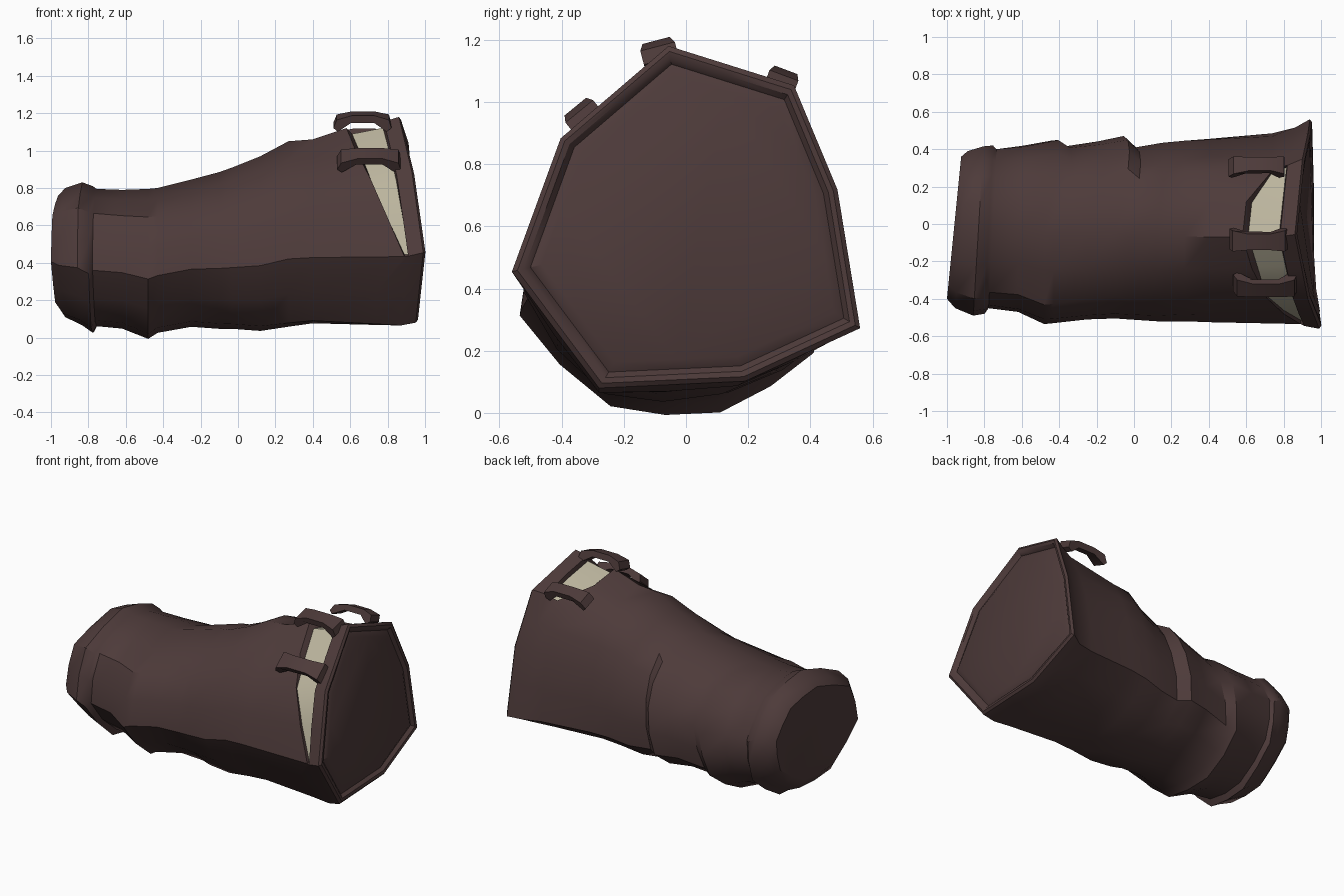
import bpy
import bmesh
from math import radians
from mathutils import Vector

cube = bpy.data.objects.get("Cube")
if cube:
    bpy.data.objects.remove(cube, do_unlink=True)


def material(name, rgb):
    m = bpy.data.materials.new(name)
    m.use_nodes = True
    m.diffuse_color = (*rgb, 1)
    m.node_tree.nodes["Principled BSDF"].inputs["Base Color"].default_value = (*rgb, 1)
    return m


LEATHER = material("dark_brown_leather", (0.075, 0.043, 0.042))
LINING = material("beige_lining", (0.50, 0.46, 0.34))


def finish(name, bm, mats, angle):
    bmesh.ops.recalc_face_normals(bm, faces=bm.faces[:])
    me = bpy.data.meshes.new(name)
    bm.to_mesh(me)
    bm.free()
    for m in mats:
        me.materials.append(m)
    ob = bpy.data.objects.new(name, me)
    bpy.context.collection.objects.link(ob)
    bpy.ops.object.select_all(action="DESELECT")
    ob.select_set(True)
    bpy.context.view_layer.objects.active = ob
    bpy.ops.object.shade_smooth_by_angle(angle=radians(angle))
    return ob


# Cross-sections in a unit box, clockwise from the top corner
WIDE = [(0.45, 1), (0.81, 0.885), (0.935, 0.58), (1, 0.175),
        (0.67, 0.02), (0.25, 0), (0, 0.34), (0.14, 0.73)]
NARROW = [(0.5, 1), (0.82, 0.9), (1, 0.6), (0.95, 0.25),
          (0.65, 0), (0.3, 0.03), (0, 0.4), (0.1, 0.82)]
# Lean of the wide rim at each corner
LEAN = [-0.09, -0.05, -0.02, -0.01, 0, 0.0, 0.04, -0.02]
SIDES = 16


def doubled(values, curve):
    """Insert a midpoint after every value, bulged by curve (0 = straight)."""
    out = []
    n = len(values)
    for i, a in enumerate(values):
        b, p, q = values[(i + 1) % n], values[i - 1], values[(i + 2) % n]
        out += [a, (a + b) / 2 + ((a + b) - (p + q)) * curve / 16]
    return out


def section(x, y0, y1, z0, z1, wide, curve, slant=0.0, lean=0.0, yaw=0.0):
    corners = [Vector(n).lerp(Vector(w), wide) for n, w in zip(NARROW, WIDE)]
    leans = doubled(LEAN, 0)
    ring = []
    for i, c in enumerate(doubled(corners, curve)):
        y, z = y0 + (y1 - y0) * c.x, z0 + (z1 - z0) * c.y
        dx = slant * (z - 0.1) * max(0, y) / 0.45 + lean * leans[i] + yaw * y
        ring.append(Vector((x + dx, y, z)))
    return ring


def scaled(ring, k, dx):
    mid = sum(ring, Vector()) / len(ring)
    return [Vector((p.x + dx, mid.y + (p.y - mid.y) * k, mid.z + (p.z - mid.z) * k)) for p in ring]


# Narrow cuff, then the creased sleeve
rings = [
    section(-0.96, -0.40, 0.36, 0.17, 0.76, 0, 0.4, yaw=0.1),
    section(-0.92, -0.45, 0.39, 0.11, 0.80, 0, 0.4, yaw=0.08),
    section(-0.83, -0.49, 0.415, 0.07, 0.83, 0, 0.5, yaw=0.06),
    section(-0.775, -0.48, 0.42, 0.03, 0.81, 0, 0.5, yaw=0.05),
    section(-0.755, -0.45, 0.40, 0.07, 0.795, 0, 0.7, yaw=0.05),
    section(-0.62, -0.47, 0.42, 0.06, 0.79, 0.1, 0.8, slant=0.1),
    section(-0.48, -0.535, 0.455, 0.0, 0.795, 0.1, 0.6, slant=0.2),
    section(-0.43, -0.53, 0.42, 0.035, 0.80, 0.2, 0.7, slant=0.25),
    section(-0.25, -0.51, 0.445, 0.07, 0.845, 0.3, 0.8, slant=0.2),
    section(-0.10, -0.505, 0.475, 0.06, 0.885, 0.4, 0.8, slant=0.15),
    section(-0.03, -0.51, 0.415, 0.06, 0.91, 0.5, 0.8, slant=0.15),
    section(0.12, -0.52, 0.44, 0.05, 0.97, 0.6, 0.8, slant=0.1),
    section(0.27, -0.52, 0.455, 0.07, 1.05, 0.7, 0.7),
    section(0.40, -0.525, 0.465, 0.085, 1.06, 0.8, 0.6),
]

# Both edges of the tapered opening
slot_left = section(0.74, -0.535, 0.49, 0.07, 1.12, 0.9, 0.4)
for i, x in {0: 0.58, 1: 0.60, 2: 0.75, 15: 0.63, 14: 0.71, 13: 0.80, 12: 0.89}.items():
    slot_left[i].x = x
slot_right = section(0.87, -0.545, 0.515, 0.065, 1.155, 1, 0.2, lean=1)
rings += [slot_left, slot_right]
slot_band = len(rings) - 2

# Wide rim with a stepped end panel
rim = section(0.95, -0.56, 0.56, 0.08, 1.18, 1, 0, lean=1)
rings += [rim, scaled(rim, 0.97, 0.012), scaled(rim, 0.935, 0.008),
          scaled(rim, 0.90, -0.012), scaled(rim, 0.84, 0.004)]

bm = bmesh.new()
loops = [[bm.verts.new(p) for p in ring] for ring in rings]
slot_faces = []
for r in range(len(loops) - 1):
    for i in range(SIDES):
        j = (i + 1) % SIDES
        f = bm.faces.new((loops[r][i], loops[r][j], loops[r + 1][j], loops[r + 1][i]))
        if r == slot_band and (i < 2 or i >= 12):
            slot_faces.append(f)
bm.faces.new(loops[0])
bm.faces.new(loops[-1])

# Sink the opening and colour its floor
out = bmesh.ops.extrude_face_region(bm, geom=slot_faces)["geom"]
bmesh.ops.delete(bm, geom=[f for f in slot_faces if f.is_valid], context="FACES_ONLY")
for v in [g for g in out if isinstance(g, bmesh.types.BMVert)]:
    v.co.y *= 0.96
    v.co.z = 0.6 + (v.co.z - 0.6) * 0.94
    if v.co.z > 0.75:
        v.co.x += 0.03 if v.co.x < 0.70 else -0.005
for f in [g for g in out if isinstance(g, bmesh.types.BMFace)]:
    f.material_index = 1
finish("sleeve", bm, [LEATHER, LINING], 35)


# Arched straps bridging the opening
def strap(name, base, normal, half_width, length):
    normal = Vector(normal).normalized()
    side = normal.cross(Vector((1, 0, 0)))
    base = Vector(base)
    outer = [(-0.5, 0.0), (-0.45, 0.045), (-0.2, 0.065), (0.2, 0.065), (0.45, 0.045), (0.5, 0.0)]
    inner = [(0.42, -0.02), (0.2, 0.025), (-0.2, 0.025), (-0.42, -0.02)]
    bm = bmesh.new()
    rows = []
    for s in (-1, 1):
        rows.append([bm.verts.new(base + Vector((u * length, 0, 0)) + normal * h
                                  + side * s * half_width * (1.15 if abs(u) > 0.4 else 0.9))
                     for u, h in outer + inner])
    n = len(rows[0])
    for i in range(n):
        j = (i + 1) % n
        bm.faces.new((rows[0][i], rows[0][j], rows[1][j], rows[1][i]))
    for row in rows:
        for k in range(len(outer) - 1):
            quad = [row[k], row[k + 1], row[max(n - 2 - k, 6)], row[min(n - 1 - k, n - 1)]]
            unique = list(dict.fromkeys(quad))
            if len(unique) > 2:
                bm.faces.new(unique)
    finish(name, bm, [LEATHER], 30)


strap("back_strap", (0.655, 0.30, 1.045), (0.3, 0.35, 0.94), 0.045, 0.30)
strap("middle_strap", (0.665, -0.08, 1.135), (0.05, -0.25, 0.95), 0.05, 0.31)
strap("front_strap", (0.70, -0.315, 0.935), (0.1, -0.62, 0.76), 0.05, 0.34)
